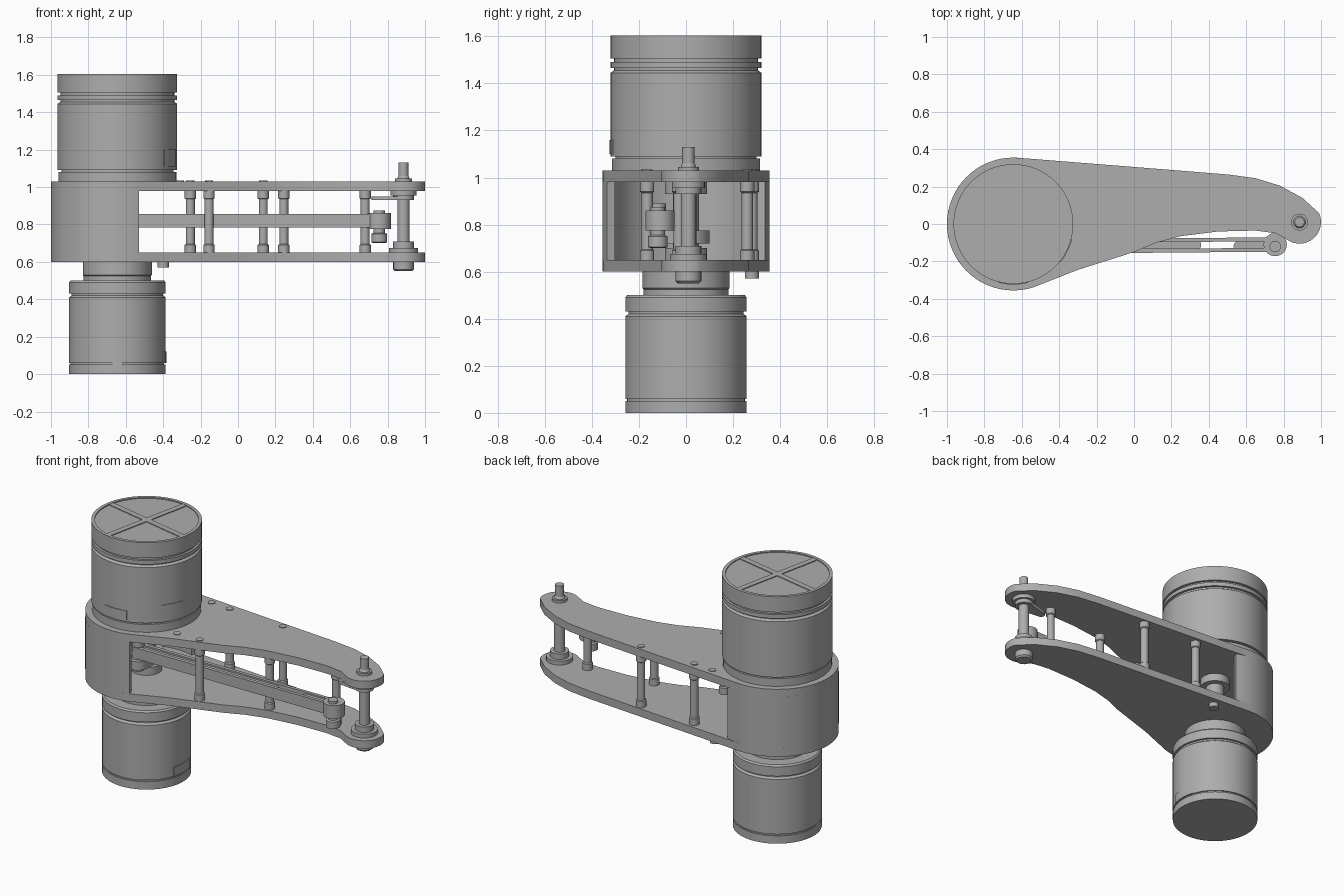
import bpy, bmesh
from math import cos, sin, pi, radians, hypot, atan2

cube = bpy.data.objects.get("Cube")
if cube:
    bpy.data.objects.remove(cube, do_unlink=True)

grey = bpy.data.materials.new("machined_grey")
grey.use_nodes = True
tone = (0.42, 0.42, 0.42, 1)
grey.diffuse_color = tone
grey.node_tree.nodes["Principled BSDF"].inputs["Base Color"].default_value = tone

HUB = (-0.645, 0.0)      # axis of both motors
TIP = (0.885, 0.01)      # axis of the output shaft


def finish(name, bm):
    bmesh.ops.recalc_face_normals(bm, faces=bm.faces)
    mesh = bpy.data.meshes.new(name)
    bm.to_mesh(mesh)
    bm.free()
    for p in mesh.polygons:
        p.use_smooth = True
    mesh.set_sharp_from_angle(angle=radians(30))
    mesh.materials.append(grey)
    obj = bpy.data.objects.new(name, mesh)
    bpy.context.collection.objects.link(obj)
    return obj


def prism(name, outline, z0, z1):
    """Extrude a flat outline between two heights."""
    bm = bmesh.new()
    face = bm.faces.new([bm.verts.new((x, y, z0)) for x, y in outline])
    new = bmesh.ops.extrude_face_region(bm, geom=[face])["geom"]
    top = [v for v in new if isinstance(v, bmesh.types.BMVert)]
    bmesh.ops.translate(bm, verts=top, vec=(0, 0, z1 - z0))
    # the extruded region keeps its base only when the source face survives
    if not any(all(abs(v.co.z - z0) < 1e-6 for v in f.verts) for f in bm.faces):
        bm.faces.new([v for v in bm.verts if abs(v.co.z - z0) < 1e-6])
    return finish(name, bm)


def lathe(name, centre, profile, sides=48):
    """Turn a radius/height profile about a vertical axis, closed at the ends."""
    bm = bmesh.new()
    rings = []
    for r, z in profile:
        rings.append([bm.verts.new((centre[0] + r * cos(2 * pi * i / sides),
                                    centre[1] + r * sin(2 * pi * i / sides), z))
                      for i in range(sides)])
    for a, b in zip(rings, rings[1:]):
        for i in range(sides):
            j = (i + 1) % sides
            bm.faces.new((a[i], a[j], b[j], b[i]))
    bm.faces.new(rings[0])
    bm.faces.new(rings[-1])
    return finish(name, bm)


def arc(centre, r, a0, a1, steps):
    return [(centre[0] + r * cos(radians(a0 + (a1 - a0) * i / steps)),
             centre[1] + r * sin(radians(a0 + (a1 - a0) * i / steps)))
            for i in range(steps + 1)]


def capsule(p, q, rp, rq):
    """Outline of a bar with rounded ends."""
    a = atan2(q[1] - p[1], q[0] - p[0]) * 180 / pi
    return arc(p, rp, a + 90, a + 270, 16) + arc(q, rq, a - 90, a + 90, 16)


# Arm plates, with a round hub end and a small round tip
plate = arc(HUB, 0.355, 85, 288, 40)
plate += [(-0.3, -0.245), (0.0, -0.15), (0.12, -0.1), (0.25, -0.065),
          (0.45, -0.04), (0.65, -0.035), (0.76, -0.05)]
plate += arc(TIP, 0.115, 235, 385, 16)
plate += [(0.9, 0.14), (0.78, 0.205), (0.65, 0.245), (0.5, 0.265), (0.0, 0.305)]
prism("lower_arm_plate", plate, 0.6, 0.65)
prism("upper_arm_plate", plate, 0.98, 1.03)

# Curved housing wall, open toward the arm
wall = arc(HUB, 0.355, 71, 289, 44) + arc(HUB, 0.32, 289, 71, 44)
prism("housing_wall", wall, 0.65, 0.98)

# Upper motor with grooved rim and base flange
lathe("upper_motor", HUB, [
    (0.3, 1.03), (0.315, 1.03), (0.315, 1.08), (0.3, 1.08), (0.3, 1.09),
    (0.32, 1.09), (0.32, 1.445), (0.305, 1.455), (0.305, 1.465), (0.32, 1.465),
    (0.32, 1.49), (0.305, 1.49), (0.305, 1.505), (0.32, 1.505), (0.32, 1.604),
    (0.3, 1.604), (0.3, 1.598)], 64)
for angle in (-12, 78):
    a = radians(angle)
    d = (0.285 * cos(a), 0.285 * sin(a))
    prism("cap_rib", capsule((HUB[0] - d[0], -d[1]), (HUB[0] + d[0], d[1]),
                             0.018, 0.018), 1.596, 1.603)

# Lower motor and its neck
lathe("lower_motor", HUB, [
    (0.25, 0.0), (0.258, 0.0), (0.258, 0.05), (0.25, 0.05), (0.25, 0.06),
    (0.258, 0.06), (0.258, 0.41), (0.245, 0.42), (0.245, 0.43), (0.258, 0.43),
    (0.258, 0.49), (0.25, 0.5), (0.18, 0.5), (0.18, 0.525), (0.185, 0.53),
    (0.185, 0.6)], 64)

# Connector plates on the motor sides
for name, r, facing, half, z0, z1 in (
        ("upper_front_socket", 0.318, 270, 14, 1.1, 1.16),
        ("upper_side_socket", 0.318, 333, 12, 1.11, 1.2),
        ("lower_side_socket", 0.256, 0, 18, 0.06, 0.12)):
    socket = (arc(HUB, r + 0.006, facing - half, facing + half, 8)
              + arc(HUB, r, facing + half, facing - half, 8))
    prism(name, socket, z0, z1)

# Drive spindle and crank inside the housing
lathe("drive_spindle", HUB, [(0.09, 0.64), (0.09, 0.7), (0.055, 0.7),
                             (0.055, 0.93), (0.09, 0.93), (0.09, 0.99)], 32)
CRANK, JOINT = (-0.62, -0.12), (0.755, -0.11)
prism("crank", capsule(HUB, CRANK, 0.1, 0.06), 0.72, 0.775)
lathe("crank_pin", CRANK, [(0.035, 0.7), (0.035, 0.89)], 24)

# Push link made of two rails, rounded ends and webs
length = hypot(JOINT[0] - CRANK[0], JOINT[1] - CRANK[1])
for side in (-0.028, 0.028):
    prism("link_rail", capsule((CRANK[0], CRANK[1] + side), (JOINT[0], JOINT[1] + side),
                               0.012, 0.01), 0.785, 0.855)
for t0, t1 in ((0.0, 0.69), (0.86, 1.0)):
    x0, x1 = CRANK[0] + length * t0, CRANK[0] + length * t1
    prism("link_web", capsule((x0, -0.12), (x1, -0.113), 0.03, 0.03), 0.795, 0.845)
lathe("link_eye", JOINT, [(0.062, 0.775), (0.062, 0.86)], 32)
lathe("link_knob", (0.755, -0.12), [(0.03, 0.7), (0.042, 0.705), (0.042, 0.75),
                                    (0.03, 0.755), (0.03, 0.875)], 24)

# Spacer posts between the plates, with collars
for c in ((-0.255, 0.28), (0.135, 0.26), (0.68, 0.02), (-0.155, -0.165), (0.245, -0.03)):
    lathe("spacer_post", c, [(0.03, 0.65), (0.03, 0.69), (0.024, 0.695), (0.024, 0.935),
                             (0.03, 0.94), (0.03, 0.98)], 20)

# Screw heads on the upper plate and one below the hub
for c in ((-0.255, 0.28), (0.135, 0.26), (-0.155, -0.165), (-0.39, 0.29), (-0.31, -0.17)):
    lathe("plate_screw", c, [(0.022, 1.03), (0.022, 1.034)], 16)
lathe("hub_screw", (-0.4, 0.28), [(0.03, 0.57), (0.03, 0.6)], 16)

# Output shaft with bearings at both plates
lathe("output_shaft", TIP, [
    (0.045, 0.55), (0.055, 0.56), (0.055, 0.6), (0.032, 0.6), (0.032, 1.05),
    (0.026, 1.06), (0.026, 1.13)], 24)
for z0, z1, r in ((0.65, 0.675, 0.078), (0.675, 0.71, 0.055),
                  (0.93, 0.955, 0.055), (0.955, 0.98, 0.07), (1.03, 1.045, 0.045)):
    lathe("bearing_collar", TIP, [(r, z0), (r, z1)], 28)
prism("output_lever", capsule(TIP, (0.74, 0.0), 0.05, 0.025), 0.93, 0.95)
